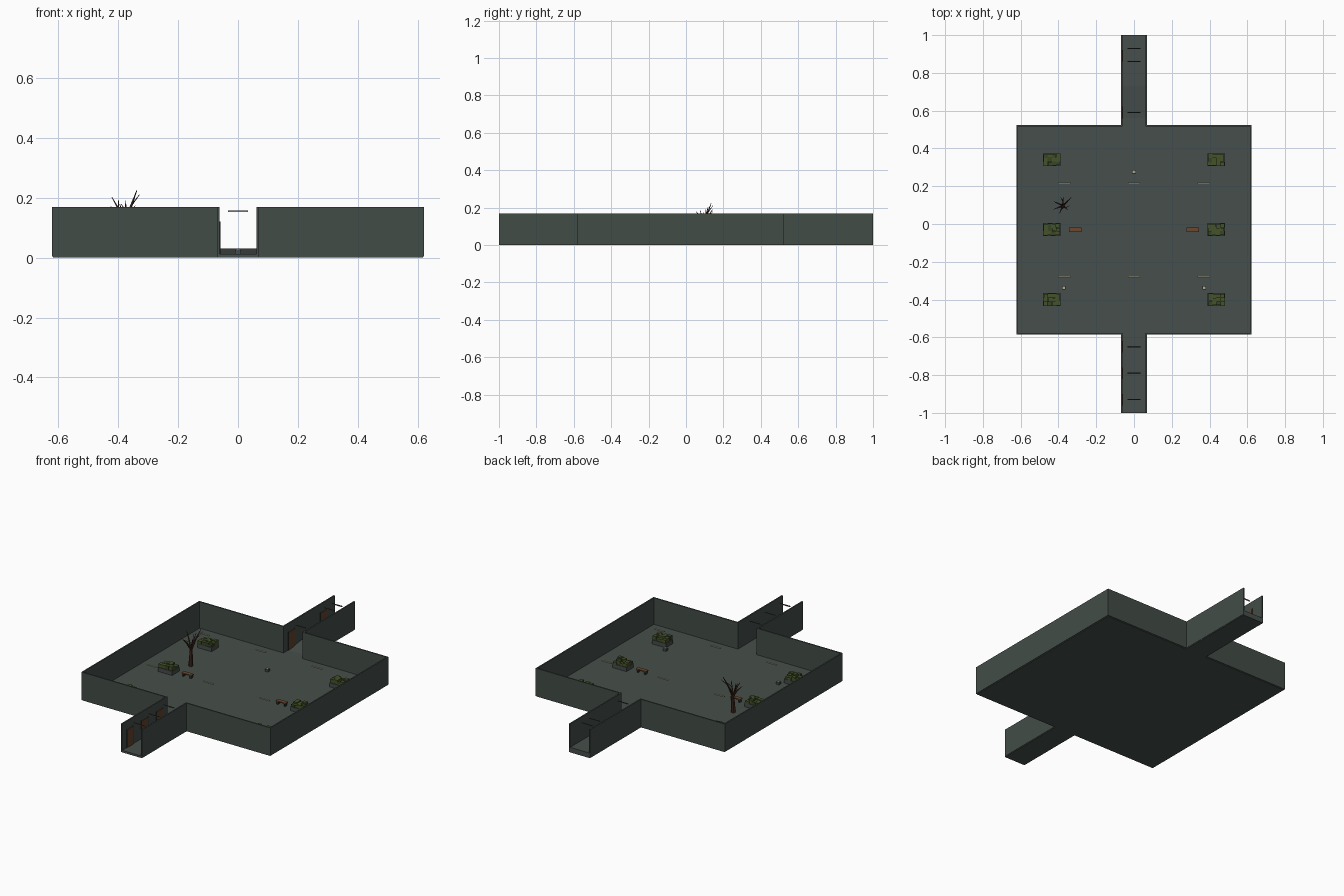
import bpy, bmesh, math, random
from mathutils import Vector

if "Cube" in bpy.data.objects:
    bpy.data.objects.remove(bpy.data.objects["Cube"])
random.seed(4)


def mat(name, r, g, b):
    m = bpy.data.materials.new(name)
    m.diffuse_color = (r, g, b, 1)
    m.use_nodes = True
    m.node_tree.nodes["Principled BSDF"].inputs["Base Color"].default_value = m.diffuse_color
    return m


FLOOR = mat("floor grey green", .062, .078, .070)
WALL = mat("wall grey green", .055, .073, .063)
STONE = mat("planter stone", .060, .072, .066)
LEAF = mat("hedge green", .060, .085, .022)
LEAF2 = mat("dark hedge green", .040, .060, .018)
WOOD = mat("bench wood", .150, .065, .028)
RUST = mat("rusty door", .120, .055, .025)
BARK = mat("bark", .060, .026, .016)
GLOW = mat("lamp pale", .42, .42, .30)
DARK = mat("dark metal", .030, .034, .032)
FZ = .012          # floor surface height


def finish(name, bm, m):
    bmesh.ops.recalc_face_normals(bm, faces=bm.faces)
    me = bpy.data.meshes.new(name)
    bm.to_mesh(me)
    bm.free()
    me.materials.append(m)
    ob = bpy.data.objects.new(name, me)
    bpy.context.collection.objects.link(ob)
    return ob


def boxes(name, m, items):
    """One object from boxes given as (x0, x1, y0, y1, z0, z1)."""
    bm = bmesh.new()
    for x0, x1, y0, y1, z0, z1 in items:
        vs = bmesh.ops.create_cube(bm, size=1)["verts"]
        for v in vs:
            v.co = Vector((x1 if v.co.x > 0 else x0, y1 if v.co.y > 0 else y0,
                           z1 if v.co.z > 0 else z0))
    return finish(name, bm, m)


def limb(bm, a, b, r0, r1, n=6):
    a, b = Vector(a), Vector(b)
    d = b - a
    ret = bmesh.ops.create_cone(bm, cap_ends=True, segments=n, radius1=r0,
                                radius2=r1, depth=d.length)
    q = d.to_track_quat('Z', 'Y')
    for v in ret["verts"]:
        v.co = q @ v.co + (a + b) / 2


# floors of the courtyard and the two corridors
boxes("courtyard_floor", FLOOR, [(-.618, .618, -.58, .52, 0, FZ)])
boxes("south_corridor_floor", FLOOR, [(-.068, .068, -1, -.58, 0, FZ)])

# north corridor floor: side profile with a ramp up
bm = bmesh.new()
prof = [(.52, 0), (1, 0), (1, .03), (.73, .03), (.56, FZ), (.52, FZ)]
f = bm.faces.new([bm.verts.new((-.068, y, z)) for y, z in prof])
ext = bmesh.ops.extrude_face_region(bm, geom=[f])["geom"]
bmesh.ops.translate(bm, vec=(.136, 0, 0),
                    verts=[g for g in ext if isinstance(g, bmesh.types.BMVert)])
finish("north_corridor_floor", bm, FLOOR)

# walls, mirrored left and right
T, H = .008, .169
for s, side in ((-1, "left"), (1, "right")):
    def span(a, b, y0, y1):
        lo, hi = sorted((s * a, s * b))
        return (lo, hi, y0, y1, .004, H)
    boxes(side + "_walls", WALL, [
        span(.622 - T, .622, -.584, .524),
        span(.07 - T, .622 - T, .524 - T, .524),
        span(.07 - T, .622 - T, -.584, -.584 + T),
        span(.07 - T, .07, .524, 1),
        span(.07 - T, .07, -1, -.584)])

# stone planters with clumped hedges
for x in (-.435, .435):
    for y in (-.40, -.03, .34):
        boxes("planter", STONE, [(x - .046, x + .046, y - .034, y + .034, FZ, .036)])
        clumps = ([], [])
        for i in range(4):
            for j in range(3):
                cx = x + (i - 1.5) * .021 + random.uniform(-.003, .003)
                cy = y + (j - 1) * .02 + random.uniform(-.003, .003)
                clumps[random.random() < .25].append(
                    (cx - .012, cx + .012, cy - .011, cy + .011,
                     .03, random.uniform(.048, .062)))
        boxes("hedge", LEAF, clumps[0])
        if clumps[1]:
            boxes("dark_hedge", LEAF2, clumps[1])

# benches
for x in (-.31, .31):
    boxes("bench_seat", WOOD, [(x - .033, x + .033, -.042, -.019, .028, .034)])
    boxes("bench_legs", DARK, [(x + d - .004, x + d + .004, -.04, -.021, FZ, .028)
                               for d in (-.024, .024)])

# small blocks lying on the floor
for x, y in ((0, .277), (-.372, -.338), (.372, -.338)):
    boxes("small_block", STONE, [(x - .010, x + .010, y - .010, y + .010, FZ, .026)])
    boxes("small_block_top", GLOW, [(x - .007, x + .007, y - .007, y + .007, .026, .029)])

# bare tree
bm = bmesh.new()
base, fork = (-.378, .095, FZ), (-.376, .097, .105)
limb(bm, base, fork, .013, .008, 8)
for tip, r in (((-.338, .135, .225), .006), ((-.422, .118, .203), .005),
               ((-.425, .078, .170), .005), ((-.395, .055, .178), .005),
               ((-.350, .075, .185), .005), ((-.375, .142, .190), .005)):
    mid = Vector(fork).lerp(Vector(tip), .5) + Vector((0, 0, .008))
    limb(bm, fork, mid, r, r * .7)
    limb(bm, mid, tip, r * .7, .0012)
    twig = mid + (Vector(tip) - mid) * .8
    twig += Vector((random.uniform(-.02, .02), random.uniform(-.02, .02), -.004))
    limb(bm, mid, twig, r * .45, .001, 5)
finish("bare_tree", bm, BARK)

# hanging tube lamps in the courtyard
boxes("courtyard_lamps", GLOW,
      [(x - .033, x + .033, y - .004, y + .004, .153, .158)
       for x in (-.37, 0, .37) for y in (-.278, .215)])

# corridor lamps (dark top, pale tube) and rusty doors on the left wall
stops = (-.93, -.79, -.65, .59, .86, .93)
boxes("corridor_lamp_tubes", GLOW,
      [(-.033, .033, y - .003, y + .003, .153, .156) for y in stops])
boxes("corridor_lamp_covers", DARK,
      [(-.034, .034, y - .003, y + .003, .156, .158) for y in stops])
lift = lambda y: .03 if y > .7 else FZ
doors = (-.93, -.79, -.65, .59, .89)
boxes("doors", RUST, [(-.063, -.058, y - .027, y + .027, lift(y), .118) for y in doors])
boxes("door_frames", DARK, [(-.063, -.059, y + s * .029 - .002, y + s * .029 + .002,
                             lift(y), .121) for y in doors for s in (-1, 1)])
